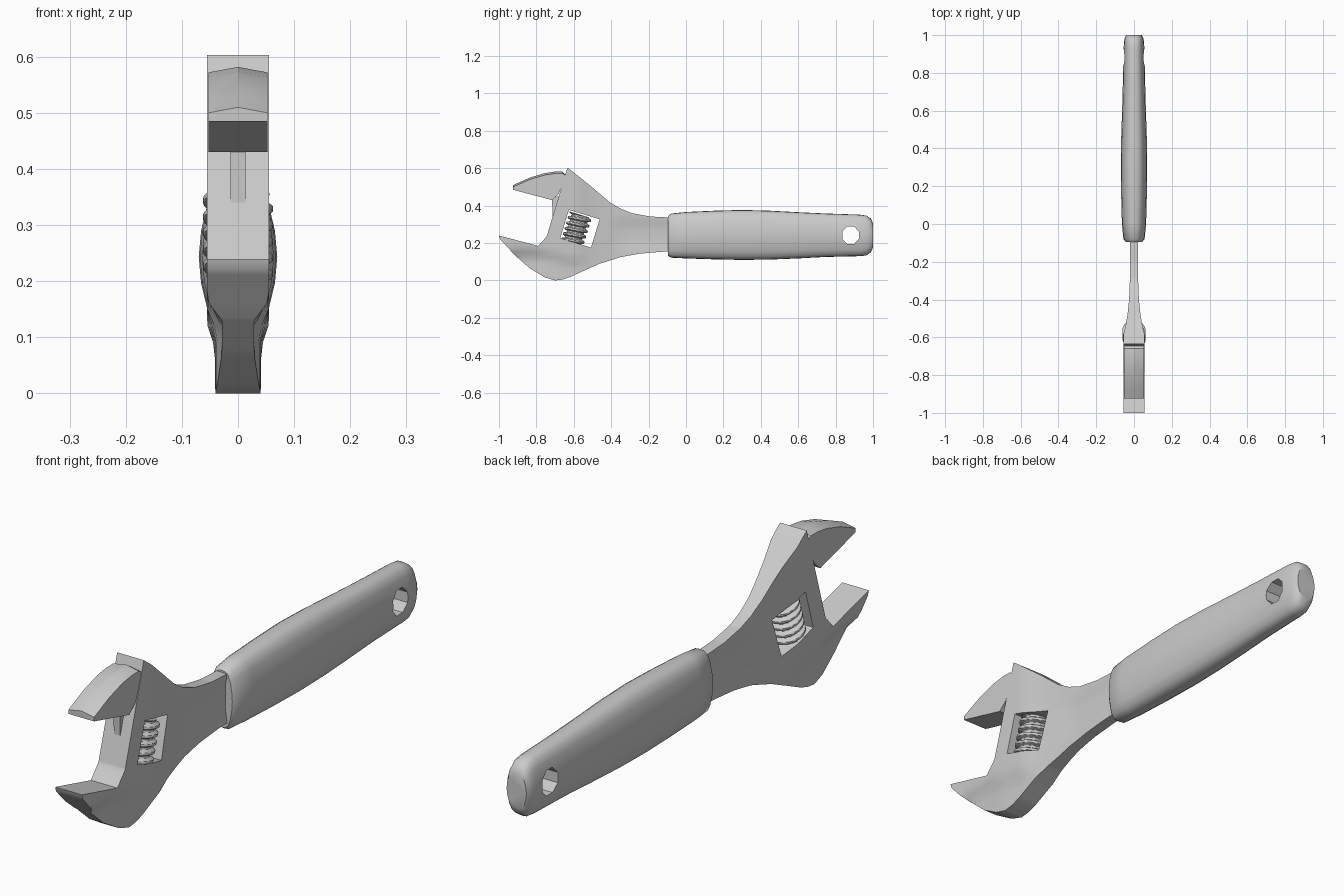
import bpy, bmesh, math
from mathutils import Vector, Matrix

if "Cube" in bpy.data.objects:
    bpy.data.objects.remove(bpy.data.objects["Cube"])

TILT = -math.atan2(0.304, 1)      # lean of the sliding face and worm axis


def lerp_table(table, v):
    for (a, p), (b, q) in zip(table, table[1:]):
        if v <= b:
            return p + (q - p) * max(0, (v - a) / (b - a))
    return table[-1][1]


def finish(name, bm):
    bmesh.ops.recalc_face_normals(bm, faces=bm.faces[:])
    mesh = bpy.data.meshes.new(name)
    bm.to_mesh(mesh)
    bm.free()
    ob = bpy.data.objects.new(name, mesh)
    bpy.context.collection.objects.link(ob)
    return ob


def activate(ob):
    bpy.ops.object.select_all(action='DESELECT')
    ob.select_set(True)
    bpy.context.view_layer.objects.active = ob


def smooth(ob, angle=32):
    activate(ob)
    bpy.ops.object.shade_smooth_by_angle(angle=math.radians(angle))


def slab(name, outline, half, step=None):
    """Side outline (y, z), given a half thickness that varies over the side."""
    bm = bmesh.new()
    bm.faces.new([bm.verts.new((0, y, z)) for y, z in outline])
    if step:
        for axis, lo, hi in ((1, -1.0, 0.0), (2, 0.0, 0.62)):
            for i in range(1, int((hi - lo) / step)):
                co = Vector((0, 0, 0))
                co[axis] = lo + i * step + 0.0013
                no = Vector((0, 0, 0))
                no[axis] = 1
                bmesh.ops.bisect_plane(bm, geom=bm.verts[:] + bm.edges[:] + bm.faces[:],
                                       plane_co=co, plane_no=no, dist=1e-5)
    near = bm.verts[:]
    ext = bmesh.ops.extrude_face_region(bm, geom=bm.faces[:], use_keep_orig=True)
    far = [g for g in ext['geom'] if isinstance(g, bmesh.types.BMVert)]
    for sign, verts in ((-1, near), (1, far)):
        for v in verts:
            v.co.x = sign * half(v.co.y, v.co.z)
    return finish(name, bm)


def cut(ob, cutter):
    mod = ob.modifiers.new("cut", 'BOOLEAN')
    mod.operation = 'DIFFERENCE'
    mod.solver = 'EXACT'
    mod.object = cutter
    activate(ob)
    bpy.ops.object.modifier_apply(modifier=mod.name)
    bpy.data.objects.remove(cutter, do_unlink=True)


# Head, fixed jaw and neck
def head_half(y, z):
    t = lerp_table([(-.58, .055), (-.53, .043), (-.47, .033), (-.4, .026), (-.3, .022)], y)
    low = lerp_table([(-.95, .028), (-.84, .029), (-.72, .040), (-.6, .041)], y)
    edge = lerp_table([(-.8, .165), (-.6, .12), (-.45, .10)], y)
    k = min(1, max(0, (edge - z) / 0.035))
    t += (min(t, low) - t) * k
    # dished middle of the neck
    dish = lerp_table([(-.42, 0), (-.34, 1)], y) * lerp_table([(.05, 1), (.085, 0)], abs(z - .245))
    return t - 0.008 * dish


head = slab("head_and_neck", [
    (-1.0, .24), (-.79, .185), (-.745, .235), (-.634, .603), (-.60, .578), (-.50, .497),
    (-.41, .42), (-.35, .384), (-.29, .36), (-.19, .342), (-.05, .335), (-.05, .158),
    (-.15, .152), (-.25, .143), (-.35, .125), (-.46, .09), (-.54, .055), (-.62, .018),
    (-.66, .005), (-.70, 0), (-.755, .017), (-.835, .065), (-.915, .135), (-.995, .222)],
    head_half, 0.03)

bm = bmesh.new()
bmesh.ops.create_cube(bm, size=1, matrix=Matrix.Translation((0, -.567, .277))
                      @ Matrix.Rotation(TILT, 4, 'X') @ Matrix.Diagonal((.4, .172, .158, 1)))
cut(head, finish("window_cutter", bm))
smooth(head)

# Sliding jaw with a crowned top, and its narrow tongue
top = [(-.925, .5), (-.88, .52), (-.835, .54), (-.755, .564), (-.70, .572), (-.66, .572)]
base = [(-.64, .56), (-.682, .46), (-.717, .43), (-.925, .485)]
bm = bmesh.new()
rows = []
for x, rise in ((-.053, 0), (0, .01), (.053, 0)):
    rows.append([bm.verts.new((x, y, z + rise)) for y, z in top]
                + [bm.verts.new((x, y, z)) for y, z in base])
for a, b in zip(rows, rows[1:]):
    for i in range(len(a)):
        j = (i + 1) % len(a)
        bm.faces.new((a[i], a[j], b[j], b[i]))
bm.faces.new(rows[0])
bm.faces.new(rows[-1])
smooth(finish("sliding_jaw", bm), 20)
slab("jaw_tongue", [(-.716, .45), (-.714, .34), (-.66, .34), (-.64, .45)], lambda y, z: .013)

# Worm screw with a helical thread
bm = bmesh.new()
N, M, LEN, TURNS = 32, 60, .152, 5
rings = []
for s in range(M + 1):
    ring = []
    for k in range(N):
        a = 2 * math.pi * k / N
        w = min(1, max(0, .55 + .9 * math.sin(2 * math.pi * TURNS * s / M - a)))
        r = .046 + .016 * w
        ring.append(bm.verts.new((r * math.cos(a), r * math.sin(a), LEN * (s / M - .5))))
    rings.append(ring)
for a, b in zip(rings, rings[1:]):
    for k in range(N):
        bm.faces.new((a[k], a[(k + 1) % N], b[(k + 1) % N], b[k]))
bm.faces.new(rings[0])
bm.faces.new(rings[-1])
worm = finish("worm_screw", bm)
worm.matrix_world = Matrix.Translation((0, -.585, .278)) @ Matrix.Rotation(TILT, 4, 'X')
smooth(worm, 40)

# Handle grip: lofted rounded sections (y, half width, bottom, top)
quarter = [(1, 0), (.94, .35), (.79, .68), (.6, .88), (.32, .98), (0, 1)]
section = quarter + [(-x, z) for x, z in quarter[-2::-1]]
section += [(-x, -z) for x, z in section[1:-1]]
bm = bmesh.new()
rings = []
for y, w, lo, hi in [(-.095, .043, .132, .345), (-.08, .056, .122, .358), (0, .064, .118, .366),
                     (.15, .068, .113, .373), (.3, .070, .110, .377), (.45, .068, .112, .373),
                     (.6, .063, .118, .365), (.75, .059, .126, .358), (.93, .055, .130, .352),
                     (.965, .053, .134, .347), (.988, .048, .150, .331), (1.0, .041, .176, .305)]:
    rings.append([bm.verts.new((w * x, y, (lo + hi) / 2 + z * (hi - lo) / 2)) for x, z in section])
for a, b in zip(rings, rings[1:]):
    n = len(a)
    for k in range(n):
        bm.faces.new((a[k], a[(k + 1) % n], b[(k + 1) % n], b[k]))
bm.faces.new(rings[0])
bm.faces.new(rings[-1])
grip = finish("handle_grip", bm)

# Octagonal hanging hole
hole = slab("hole_cutter", [(.88 + .048 * math.cos(a), .242 + .051 * math.sin(a))
                            for a in [math.pi / 8 + i * math.pi / 4 for i in range(8)]],
            lambda y, z: .2)
cut(grip, hole)
smooth(grip, 40)
